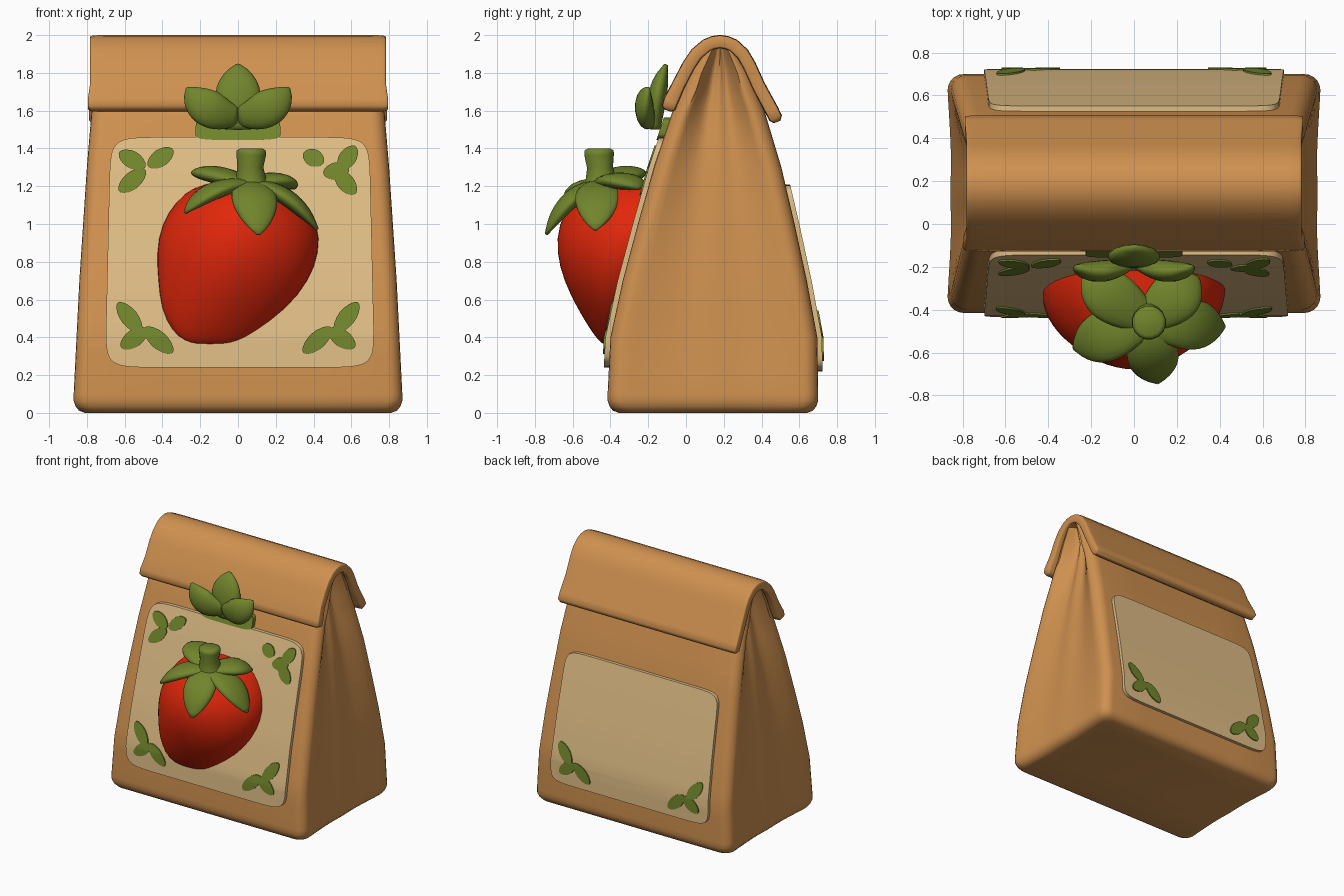
import bpy, bmesh, math
from mathutils import Vector

cube = bpy.data.objects.get("Cube")
if cube:
    bpy.data.objects.remove(cube, do_unlink=True)


def material(name, rgb):
    m = bpy.data.materials.new(name)
    m.use_nodes = True
    m.diffuse_color = (*rgb, 1)
    m.node_tree.nodes["Principled BSDF"].inputs["Base Color"].default_value = (*rgb, 1)
    return m


PAPER = material("kraft paper", (0.62, 0.28, 0.078))
CREAM = material("cream label", (0.74, 0.51, 0.235))
RED = material("berry red", (0.75, 0.02, 0.003))
GREEN = material("leaf green", (0.165, 0.235, 0.025))


def finish(bm, name, mat, angle=40, subsurf=0):
    bmesh.ops.recalc_face_normals(bm, faces=bm.faces)
    mesh = bpy.data.meshes.new(name)
    bm.to_mesh(mesh)
    bm.free()
    mesh.materials.append(mat)
    mesh.shade_smooth()
    mesh.set_sharp_from_angle(angle=math.radians(angle))
    obj = bpy.data.objects.new(name, mesh)
    bpy.context.collection.objects.link(obj)
    if subsurf:
        mod = obj.modifiers.new("smooth", 'SUBSURF')
        mod.levels = mod.render_levels = subsurf


def loft(rings, name, mat, **kw):
    """Skin a list of equal-length closed rings and cap both ends."""
    bm = bmesh.new()
    rows = [[bm.verts.new(p) for p in ring] for ring in rings]
    n = len(rows[0])
    for a, b in zip(rows, rows[1:]):
        for i in range(n):
            bm.faces.new((a[i], a[(i + 1) % n], b[(i + 1) % n], b[i]))
    bm.faces.new(rows[0])
    bm.faces.new(rows[-1])
    finish(bm, name, mat, **kw)


def oval(n, power=1.0):
    """Unit superellipse; a low power is boxier."""
    for i in range(n):
        t = math.tau * (i + 0.5) / n
        c, s = math.cos(t), math.sin(t)
        yield (math.copysign(abs(c) ** power, c), math.copysign(abs(s) ** power, s))


def sweep(path, widths, thicks, side, name, mat, n=16, power=1.0, **kw):
    """Sweep an oval section along a path, its width lying along side."""
    path = [Vector(p) for p in path]
    rings = []
    for i, p in enumerate(path):
        t = (path[min(i + 1, len(path) - 1)] - path[max(i - 1, 0)]).normalized()
        s = (Vector(side) - t * t.dot(Vector(side))).normalized()
        nrm = t.cross(s)
        rings.append([p + s * (u * widths[i]) + nrm * (v * thicks[i]) for u, v in oval(n, power)])
    loft(rings, name, mat, **kw)


def leaf(name, base, mid, tip, width, thick, up):
    """Plump leaf, broadest past its middle, along a bent path."""
    base, mid, tip = Vector(base), Vector(mid), Vector(tip)
    ts = [i / 14 for i in range(15)]
    path = [base * (1 - t) ** 2 + mid * 2 * t * (1 - t) + tip * t * t for t in ts]
    shape = [max(0.1, math.sin(math.pi * (0.13 + 0.87 * t ** 1.2)) ** 0.65) for t in ts]
    sweep(path, [width * k for k in shape], [thick * max(k, 0.2) for k in shape],
          (tip - base).cross(Vector(up)), name, GREEN, angle=100)


# Bag shape by height: z, half width, front y, back y, gusset depth
BAG = [(0.1, .87, -.415, .70, .02), (0.4, .855, -.40, .695, .04), (0.7, .84, -.335, .64, .055),
       (1.0, .82, -.255, .575, .07), (1.3, .80, -.17, .505, .09), (1.6, .775, -.07, .415, .12),
       (1.8, .765, .02, .335, .13), (1.95, .76, .13, .23, .06)]


def bag_at(z):
    z = min(max(z, BAG[0][0]), BAG[-1][0])
    for a, b in zip(BAG, BAG[1:]):
        if z <= b[0]:
            k = (z - a[0]) / (b[0] - a[0])
            return [p + (q - p) * k for p, q in zip(a[1:], b[1:])]


def bag_ring(z, inset=0.0):
    w, f, b, dent = bag_at(z)
    w, f, b = w - inset, f + inset, b - inset
    r = min(0.075, (b - f) * 0.2)
    half = [(0, f), (w * 0.5, f)]
    half += [(w - r + r * math.sin(a), f + r - r * math.cos(a))
             for a in (math.pi / 2 * k / 5 for k in range(6))]
    for k in range(1, 16):
        t = k / 8 - 1
        fold = math.cos(math.pi * t / 2) ** 1.1 - 0.35 * math.exp(-(t / 0.25) ** 2)
        half.append((w - dent * fold, (f + b) / 2 + t * ((b - f) / 2 - r)))
    half += [(w - r + r * math.cos(a), b - r + r * math.sin(a))
             for a in (math.pi / 2 * k / 5 for k in range(6))]
    half += [(w * 0.5, b), (0, b)]
    return [(x, y, z) for x, y in half] + [(-x, y, z) for x, y in half[-2:0:-1]]


# Bag body with a rounded foot
rings = [bag_ring(z, i) for z, i in ((0, .06), (.012, .028), (.035, .01), (.065, 0))]
rings += [bag_ring(k / 10) for k in range(1, 20)] + [bag_ring(1.95)]
loft(rings, "bag_body", PAPER, angle=60)

# Rolled flap draped over the top
flap = [(-.097, 1.60), (-.092, 1.615), (-.08, 1.65), (-.04, 1.735), (.015, 1.84), (.055, 1.90),
        (.11, 1.946), (.145, 1.96), (.18, 1.965), (.215, 1.96), (.25, 1.946), (.30, 1.90),
        (.335, 1.84), (.385, 1.73), (.455, 1.60), (.475, 1.56), (.482, 1.54)]
thick = [.018, .038, .04] + [.036] * 11 + [.037, .036, .018]
wide = [.775, .795, .795] + [.783] * 11 + [.79, .79, .775]
sweep([(0, y, z) for y, z in flap], wide, thick, (1, 0, 0), "top_flap", PAPER, n=40, power=0.14, angle=60)


def patch(name, outline, side, low, high, mat):
    """Thin plate that follows the bag front (side -1) or back (side 1)."""
    bm = bmesh.new()
    bm.faces.new([bm.verts.new((x, 0, z)) for x, z in outline])
    for k in range(1, 19):
        bmesh.ops.bisect_plane(bm, geom=bm.verts[:] + bm.edges[:] + bm.faces[:],
                               plane_co=(0, 0, k / 10), plane_no=(0, 0, 1))
    grown = bmesh.ops.extrude_face_region(bm, geom=bm.faces[:])["geom"]
    outer = {v for v in grown if isinstance(v, bmesh.types.BMVert)}
    for v in bm.verts:
        surface = bag_at(v.co.z)[1 if side < 0 else 2]
        v.co.y = surface + side * (high if v in outer else low)
    finish(bm, name, mat)


def panel(cx, cz, w, h, power):
    return [(cx + w * u * (1 - 0.02 * v), cz + h * v) for u, v in oval(48, power)]


patch("front_label", panel(0.01, .85, .70, .61, .16), -1, -.01, .027, CREAM)
patch("back_label", panel(0, .715, .69, .495, .14), 1, -.01, .025, CREAM)
patch("crown_patch", panel(0, 1.505, .225, .06, .4), -1, -.01, .035, GREEN)


def sprig(name, leaves, side, low):
    for i, (cx, cz, length, deg) in enumerate(leaves):
        c, s = math.cos(math.radians(deg)), math.sin(math.radians(deg))
        pts = [(cx + c * u * length - s * v * .046, cz + s * u * length + c * v * .046)
               for u, v in oval(18, 1.1)]
        patch(f"{name}_leaf_{i + 1}", pts, side, low, low + .009, GREEN)


# Painted sprigs in the label corners: x, z, half length, angle
lower = [(-.575, .505, .10, -52), (-.55, .395, .085, 35), (-.42, .385, .10, -42)]
for s, label in ((-1, "right"), (1, "left")):
    mirrored = [(-s * x, z, l, -s * a) for x, z, l, a in lower]
    sprig(f"lower_{label}_sprig", mirrored, -1, .026)
    sprig(f"back_{label}_sprig", [(x, z - .04, l * .95, a) for x, z, l, a in mirrored], 1, .024)
sprig("upper_right_sprig", [(-.41, 1.35, .08, 35), (-.56, 1.34, .08, -30), (-.56, 1.23, .09, 40)], -1, .026)
sprig("upper_left_sprig", [(.40, 1.35, .06, -25), (.52, 1.28, .07, 10), (.58, 1.35, .075, 55),
                           (.57, 1.22, .08, -50)], -1, .026)

# Berry, lopsided: z, right edge, left edge, front y
BERRY = [(.365, -.22, -.08, -.44), (.38, -.28, 0, -.46), (.43, -.35, .09, -.50), (.55, -.41, .26, -.575),
         (.7, -.425, .38, -.65), (.85, -.435, .435, -.69), (1.0, -.41, .43, -.68),
         (1.12, -.33, .35, -.61), (1.19, -.25, .28, -.53), (1.23, -.11, .16, -.44)]
rings = []
for z, lo, hi, front in BERRY:
    cy = bag_at(z)[1] - .03
    rings.append([((lo + hi) / 2 + (hi - lo) / 2 * u, cy + (cy - front) * v, z) for u, v in oval(28, 1.12)])
loft(rings, "berry", RED, angle=80, subsurf=1)

# Berry cap leaves and stem
hub = Vector((.06, -.45, 1.21))
for i, tip in enumerate([(.11, -.74, .945), (-.28, -.58, 1.06), (.42, -.48, .97),
                         (-.24, -.25, 1.27), (.30, -.25, 1.19)]):
    tip = Vector(tip)
    mid = hub.lerp(tip, .6) + Vector((0, 0, .05 + .3 * (hub.z - tip.z)))
    leaf(f"berry_cap_leaf_{i + 1}", hub, mid, tip, .122, .045, (0, 0, 1))
sweep([(.07, -.45, 1.14), (.07, -.45, 1.22), (.065, -.455, 1.30), (.07, -.46, 1.37), (.07, -.46, 1.39),
       (.07, -.46, 1.40)], [.11, .085, .07, .08, .078, .06], [.11, .085, .07, .08, .078, .06],
      (1, 0, 0), "berry_stem", GREEN, angle=60)

# Three-leaf crown on the flap
leaf("crown_middle_leaf", (0, -.16, 1.50), (0, -.17, 1.68), (0, -.105, 1.845), .122, .05, (0, 1, 0))
for s, label in ((-1, "right"), (1, "left")):
    leaf(f"crown_{label}_leaf", (s * .01, -.18, 1.57), (s * .17, -.25, 1.58), (s * .27, -.20, 1.72),
         .10, .05, (0, 1, 0))
